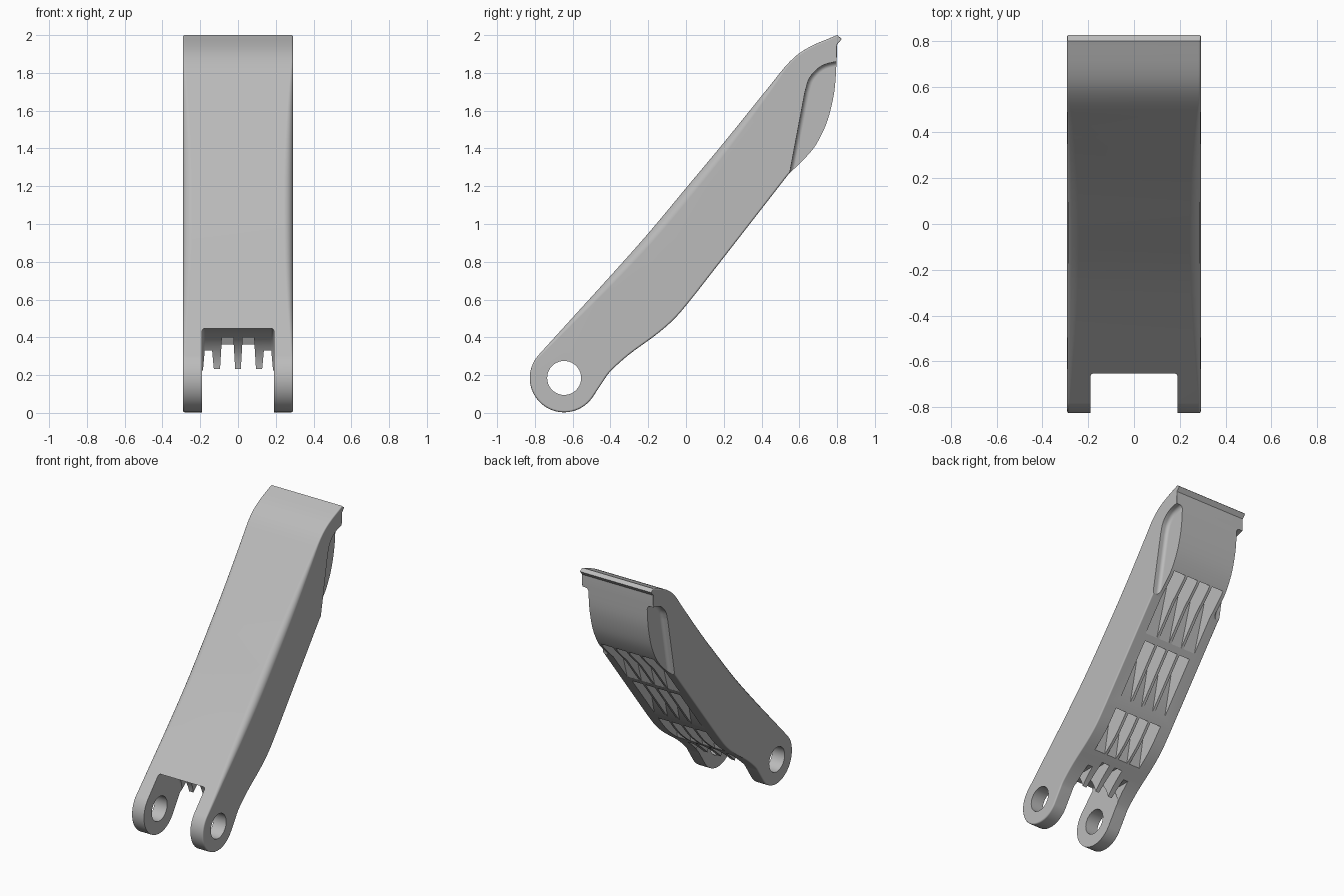
import bpy, bmesh, math
from mathutils import Vector

cube = bpy.data.objects.get("Cube")
if cube:
    bpy.data.objects.remove(cube, do_unlink=True)

grey = bpy.data.materials.new("plain_grey")
grey.use_nodes = True
grey.diffuse_color = (0.5, 0.5, 0.5, 1)
grey.node_tree.nodes["Principled BSDF"].inputs["Base Color"].default_value = (0.5, 0.5, 0.5, 1)

PIVOT = Vector((-0.645, 0.185))
HALF = 0.292


def spline(pts, steps=4):
    """Smooth curve through the points."""
    p = [Vector(q) for q in pts]
    p = [2 * p[0] - p[1]] + p + [2 * p[-1] - p[-2]]
    out = []
    for a, b, c, d in zip(p, p[1:], p[2:], p[3:]):
        for i in range(steps):
            t = i / steps
            out.append(0.5 * (2 * b + (c - a) * t + (2 * a - 5 * b + 4 * c - d) * t * t
                              + (3 * b - a - 3 * c + d) * t ** 3))
    return out + [Vector(pts[-1])]


def arc(radius, start, end, n):
    angles = [math.radians(start + (end - start) * i / n) for i in range(n + 1)]
    return [PIVOT + radius * Vector((math.cos(a), math.sin(a))) for a in angles]


def skin(bm, rings):
    """Join rings of (x, y, z) points into a closed solid."""
    loops = [[bm.verts.new(p) for p in ring] for ring in rings]
    faces = [bm.faces.new(loops[0]), bm.faces.new(loops[-1][::-1])]
    n = len(loops[0])
    for a, b in zip(loops, loops[1:]):
        for i in range(n):
            j = (i + 1) % n
            faces.append(bm.faces.new((a[j], a[i], b[i], b[j])))
    bmesh.ops.recalc_face_normals(bm, faces=faces)


def rounded_prism(bm, pts, radii, x0, x1, segments=4):
    """Extrude a counter-clockwise (y, z) outline along x, rounding both rims."""
    pts = [Vector(p) for p in pts]
    inward = []
    for i in range(len(pts)):
        t = (pts[(i + 1) % len(pts)] - pts[i - 1]).normalized()
        inward.append(Vector((-t.y, t.x)))

    def ring(x, direction, k):
        a = math.pi / 2 * k / segments
        out = []
        for p, n, r in zip(pts, inward, radii):
            q = p + n * r * (1 - math.cos(a))
            out.append((x + direction * r * (1 - math.sin(a)), q.x, q.y))
        return out

    steps = range(segments + 1)
    skin(bm, [ring(x0, 1, k) for k in reversed(steps)] + [ring(x1, -1, k) for k in steps])


def plain_prism(bm, pts, x0, x1, insets):
    """Extrude a (y, z) outline along x, narrowing it by an inset at each point."""
    skin(bm, [[(x0 + d, p[0], p[1]) for p, d in zip(pts, insets)],
              [(x1 - d, p[0], p[1]) for p, d in zip(pts, insets)]])


def make(name, bm):
    mesh = bpy.data.meshes.new(name)
    bm.to_mesh(mesh)
    bm.free()
    mesh.materials.append(grey)
    obj = bpy.data.objects.new(name, mesh)
    bpy.context.scene.collection.objects.link(obj)
    return obj


def cut(obj, bm):
    """Subtract a solid, taking the first solver that gives a sound result."""
    tool = make("cutter", bm)
    tool.hide_render = True
    before = len(obj.data.polygons)
    mod = obj.modifiers.new("cut", 'BOOLEAN')
    mod.operation = 'DIFFERENCE'
    mod.object = tool
    for solver in ('MANIFOLD', 'EXACT', 'FLOAT'):
        mod.solver = solver
        bpy.context.view_layer.update()
        graph = bpy.context.evaluated_depsgraph_get()
        result = bpy.data.meshes.new_from_object(obj.evaluated_get(graph), depsgraph=graph)
        if len(result.polygons) > before / 2 and len(result.polygons) != before:
            obj.data = result
            break
    obj.modifiers.remove(mod)
    bpy.data.objects.remove(tool, do_unlink=True)


# Arm body: crest, front curve, round pivot end, then the back curve
front = spline([(0.8, 2.0), (0.65, 1.935), (0.55, 1.86), (0.43, 1.715), (0.2, 1.43),
                (0, 1.19), (-0.2, 0.95), (-0.4, 0.725), (-0.6, 0.505)])
lower_back = spline([(-0.44, 0.165), (-0.4, 0.22), (-0.3, 0.31), (-0.15, 0.42),
                     (-0.05, 0.51), (0.05, 0.63)])
upper_back = spline([(0.54, 1.26), (0.65, 1.37), (0.7, 1.44), (0.75, 1.55),
                     (0.785, 1.7), (0.797, 1.86), (0.8, 1.95)])
rest = arc(0.182, 139, 325, 32) + lower_back + upper_back + [Vector((0.825, 1.98))]

# The front rims have a wide rounding that fades at both ends
radii = [0.01 + 0.04 * max(0, 1 - ((p.y - 1.1) / 0.75) ** 2) for p in front]
radii += [0.01 if p.y < 1.3 else 0.004 for p in rest]
bm = bmesh.new()
rounded_prism(bm, front + rest, radii, -HALF, HALF)
body = make("lever_arm", bm)

# Fork gap around the pivot
gap = arc(0.262, 8, 90, 16) + [(-1.0, 0.447), (-1.0, -0.2), (-0.385, -0.2)]
bm = bmesh.new()
rounded_prism(bm, gap, [0.015] * len(gap), -0.19, 0.19)
cut(body, bm)

# Pivot hole
hole = arc(0.09, 0, 351, 39)
bm = bmesh.new()
plain_prism(bm, hole, -0.5, 0.5, [0] * len(hole))
cut(body, bm)

# Side recesses behind the head
recess = spline([(0.9, 1.865), (0.8, 1.86), (0.715, 1.835), (0.655, 1.775), (0.63, 1.7)]) + \
    [(0.545, 1.25), (0.6, 1.1), (0.9, 1.1)]
bm = bmesh.new()
for x0, x1 in ((-0.4, -0.24), (0.24, 0.4)):
    rounded_prism(bm, recess, [0.025] * len(recess), x0, x1)
cut(body, bm)

# Ribbed pockets in the back: three closed rows of four cells
bm = bmesh.new()
depth = 0.2 * Vector((-0.79, 0.61))
rows = [((0.38, 1.055), (0.68, 1.41), 0.215),
        ((0.09, 0.68), (0.35, 1.016), 0.196),
        ((-0.18, 0.4), (0.045, 0.625), 0.196)]
for low, top, half in rows:
    low, top = Vector(low), Vector(top)
    cell = [low, top + depth, top - depth, low - depth]
    pitch = half / 2
    for i in range(4):
        x0 = -half + i * pitch
        plain_prism(bm, cell, x0 + (0.01 if i > 0 else 0),
                    x0 + pitch - (0.01 if i < 3 else 0), [0] * 4)
cut(body, bm)

# Open row above the fork, leaving tapered ribs
bm = bmesh.new()
for x0, x1, roof in ((-0.188, -0.125, 0.33), (-0.097, -0.013, 0.4),
                     (0.013, 0.097, 0.4), (0.125, 0.188, 0.33)):
    cell = [(-0.6, roof), (-0.6, 0.2), (-0.15, 0.2), (-0.25, roof)]
    plain_prism(bm, cell, x0, x1, [0.012, 0, 0, 0.012])
cut(body, bm)

# Smooth shading with crisp edges
bpy.ops.object.select_all(action='DESELECT')
body.select_set(True)
bpy.context.view_layer.objects.active = body
bpy.ops.object.shade_smooth_by_angle(angle=math.radians(30))
mod = body.modifiers.new("flat_faces", 'WEIGHTED_NORMAL')
mod.keep_sharp = True
